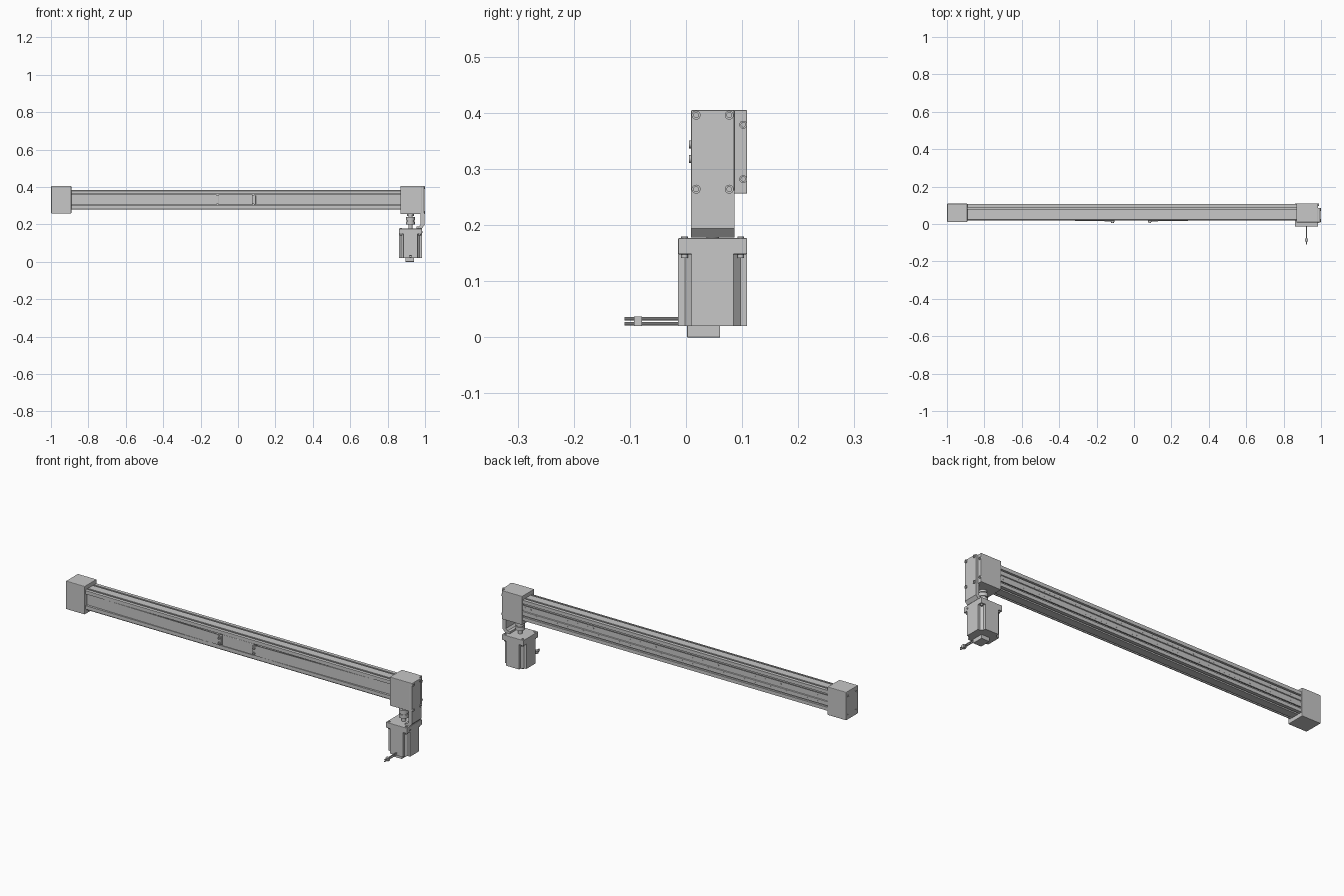
import bpy, bmesh
from mathutils import Vector

cube = bpy.data.objects.get("Cube")
if cube:
    bpy.data.objects.remove(cube, do_unlink=True)

metal = bpy.data.materials.new("plain grey metal")
metal.use_nodes = True
GREY = (0.57, 0.57, 0.57, 1)
metal.diffuse_color = GREY
metal.node_tree.nodes["Principled BSDF"].inputs["Base Color"].default_value = GREY


def finish(name, bm, smooth=False):
    bmesh.ops.recalc_face_normals(bm, faces=bm.faces)
    mesh = bpy.data.meshes.new(name)
    bm.to_mesh(mesh)
    bm.free()
    mesh.materials.append(metal)
    obj = bpy.data.objects.new(name, mesh)
    bpy.context.collection.objects.link(obj)
    if smooth:
        bpy.ops.object.select_all(action='DESELECT')
        obj.select_set(True)
        bpy.context.view_layer.objects.active = obj
        bpy.ops.object.shade_smooth_by_angle()
    return obj


def extrude(name, points, axis, lo, hi):
    """Prism from a 2D profile; the other two axes keep their x, y, z order."""
    bm = bmesh.new()
    verts = []
    for p in points:
        co = list(p)
        co.insert(axis, lo)
        verts.append(bm.verts.new(co))
    face = bm.faces.new(verts)
    new = bmesh.ops.extrude_face_region(bm, geom=[face])["geom"]
    shift = Vector((0, 0, 0))
    shift[axis] = hi - lo
    bmesh.ops.translate(bm, vec=shift, verts=[v for v in new if isinstance(v, bmesh.types.BMVert)])
    return finish(name, bm)


def box(name, x, y, z, bevel=0):
    obj = extrude(name, [(x[0], y[0]), (x[1], y[0]), (x[1], y[1]), (x[0], y[1])], 2, *z)
    if bevel:
        mod = obj.modifiers.new("soft edges", 'BEVEL')
        mod.width = bevel
        mod.segments = 2
    return obj


def add_rod(bm, a, b, r, sides=20):
    a, b = Vector(a), Vector(b)
    new = bmesh.ops.create_cone(bm, cap_ends=True, segments=sides, radius1=r, radius2=r,
                                depth=(b - a).length)["verts"]
    turn = (b - a).to_track_quat('Z', 'Y').to_matrix()
    bmesh.ops.rotate(bm, cent=(0, 0, 0), matrix=turn, verts=new)
    bmesh.ops.translate(bm, vec=(a + b) / 2, verts=new)


def rods(name, items, sides=20):
    bm = bmesh.new()
    for a, b, r in items:
        add_rod(bm, a, b, r, sides)
    return finish(name, bm, True)


def screws(name, spots, direction, r, height, sides=18):
    """Cap screws: lathed rings with a sunken socket floor."""
    bm = bmesh.new()
    d = Vector(direction)
    turn = d.to_track_quat('Z', 'Y').to_matrix()
    for spot in spots:
        rings = []
        for radius, level in ((r, 0), (r, height), (r * .55, height), (r * .55, height * .3)):
            ring = bmesh.ops.create_circle(bm, segments=sides, radius=radius)["verts"]
            for v in ring:
                v.co = turn @ (v.co + Vector((0, 0, level))) + Vector(spot)
            rings.append(ring)
        for low, high in zip(rings, rings[1:]):
            for i in range(sides):
                j = (i + 1) % sides
                bm.faces.new((low[i], low[j], high[j], high[i]))
        bm.faces.new(rings[0])
        bm.faces.new(rings[-1])
    return finish(name, bm, True)


# Rail: slotted extrusion, upper half of the section mirrored about its middle
MID = 0.3315
half = [(.04, .03), (.02, .03), (.02, .048), (.025, .053),
        (.03, .053), (.03, .046), (.038, .046), (.038, .053),
        (.079, .053), (.079, .048), (.075, .048), (.075, .039), (.092, .039),
        (.092, .048), (.088, .048), (.088, .053), (.106, .053),
        (.106, .035), (.101, .035), (.101, .039), (.093, .037), (.093, .022),
        (.101, .022), (.101, .027), (.106, .027), (.106, .006), (.102, .004)]
section = [(y, MID + z) for y, z in half] + [(y, MID - z) for y, z in reversed(half)]
extrude("rail", section, 0, -.895, .87)

# Small mounting marks along the back of the rail
rods("rail_back_holes", [((-.86 + i * .03, .105, MID + s * .015), (-.86 + i * .03, .1065, MID + s * .015), .0035)
                         for i in range(58) for s in (-1, 1)], 8)

# Belt halves, rising slightly towards the carriage, with clamps at the middle
for side, inner, outer in (("right", -.115, -.89), ("left", .085, .868)):
    strip = [(outer, .027), (inner, .014), (inner, .018), (outer, .031)]
    extrude(side + "_belt", strip, 2, MID - .027, MID + .027)
    box(side + "_belt_clamp", (inner - .01, inner + .01), (.011, .03), (.309, .354), .001)
    screws(side + "_clamp_screws", [(inner, .011, z) for z in (.318, .344)], (0, -1, 0), .007, .006)
box("carriage", (-.105, .078), (.02, .04), (.303, .361), .002)

# Idler end block
box("idler_block", (-.999, -.891), (.011, .109), (.258, .405), .003)
screws("idler_screws", [(-.998, y, z) for y in (.03, .09) for z in (.285, .38)], (-1, 0, 0), .007, .002)

# Drive end block with its cover plate
box("drive_block", (.868, .984), (.009, .109), (.256, .405), .002)
box("drive_cover", (.982, .996), (.009, .086), (.256, .405), .002)
screws("cover_screws", [(.996, y, z) for y in (.018, .077) for z in (.264, .396)], (1, 0, 0), .008, .004)
screws("block_screws", [(.984, .102, z) for z in (.282, .379)], (1, 0, 0), .007, .004)

# Motor bracket: plate hanging from the drive block and bent onto the motor
bracket = [(.977, .262), (.996, .262), (.996, .194), (.982, .178), (.955, .178), (.955, .188), (.968, .19), (.977, .2)]
extrude("motor_bracket", bracket, 1, .009, .086)

# Motor: square flange over a body with cut-away corners
CX, CY, H = .922, .0475, .0615
box("motor_flange", (CX - H, CX + H), (CY - H, CY + H), (.148, .177), .002)
quarter = [(H, H - .024), (H - .012, H - .024), (H - .024, H - .012), (H - .024, H)]
body = []
for turn in range(4):
    for x, y in quarter:
        for _ in range(turn):
            x, y = -y, x
        body.append((CX + x, CY + y))
extrude("motor_body", body, 2, .02, .15)
corners = [(CX + i * .05, CY + j * .05) for i in (-1, 1) for j in (-1, 1)]
rods("flange_bolts", [((x, y, .141), (x, y, .18), .006) for x, y in corners], 16)
screws("motor_side_plug", [(CX + H, .011, .16)], (1, 0, 0), .005, .002)
box("motor_end_cap", (.895, .942), (.002, .061), (0, .022), .001)

# Drive shaft and coupling
rods("shaft", [((CX, CY, .17), (CX, CY, .265), .011)])
rods("coupling", [((CX, CY, .198), (CX, CY, .216), .023), ((CX, CY, .214), (CX, CY, .223), .018),
                  ((CX, CY, .221), (CX, CY, .24), .023), ((CX, CY, .245), (CX, CY, .26), .018)], 28)

# Motor cable with plug
rods("motor_wires", [((CX, -.012, z), (CX, -.11, z), .003) for z in (.024, .033)], 10)
box("cable_plug", (CX - .008, CX + .008), (-.093, -.078), (.02, .037), .001)
